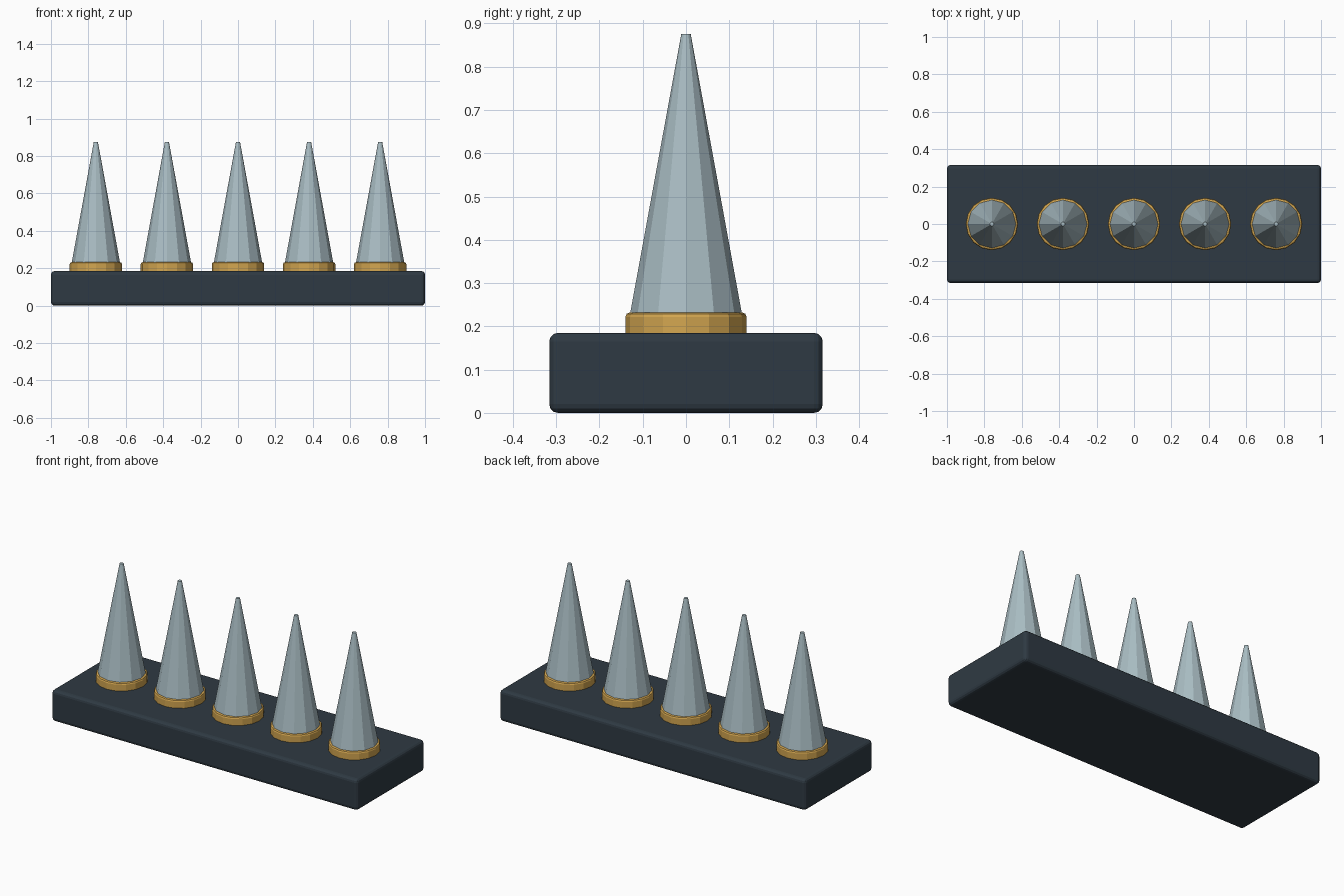
import bpy

if "Cube" in bpy.data.objects:
    bpy.data.objects.remove(bpy.data.objects["Cube"])

def material(name, color):
    m = bpy.data.materials.new(name)
    m.diffuse_color = color
    m.use_nodes = True
    m.node_tree.nodes["Principled BSDF"].inputs["Base Color"].default_value = m.diffuse_color
    return m

DARK = material("dark_slate", (0.028, 0.042, 0.056, 1))
STEEL = material("pale_steel", (0.40, 0.51, 0.55, 1))
BRASS = material("brass", (0.65, 0.38, 0.08, 1))

def finish(obj, name, mat, bevel=0, segments=2):
    obj.name = name
    obj.data.materials.append(mat)
    if bevel:
        mod = obj.modifiers.new("bevel", 'BEVEL')
        mod.width = bevel
        mod.segments = segments
        mod.limit_method = 'ANGLE'
        mod.angle_limit = 0.9
    return obj

# Rectangular base block with softened edges
bpy.ops.mesh.primitive_cube_add(size=1, location=(0, 0, 0.0925))
base = bpy.context.object
base.scale = (2.0, 0.632, 0.185)
bpy.ops.object.transform_apply(location=False, rotation=False, scale=True)
finish(base, "base", DARK, 0.02, 3)

# Row of five spikes, each seated in a brass collar
for i in range(5):
    x = (i - 2) * 0.38
    bpy.ops.mesh.primitive_cylinder_add(vertices=16, radius=0.14, depth=0.062,
                                        location=(x, 0, 0.201))
    finish(bpy.context.object, f"collar_{i + 1}", BRASS, 0.01)
    bpy.ops.mesh.primitive_cone_add(vertices=12, radius1=0.13, radius2=0.011, depth=0.65,
                                    location=(x, 0, 0.55))
    finish(bpy.context.object, f"spike_{i + 1}", STEEL)
